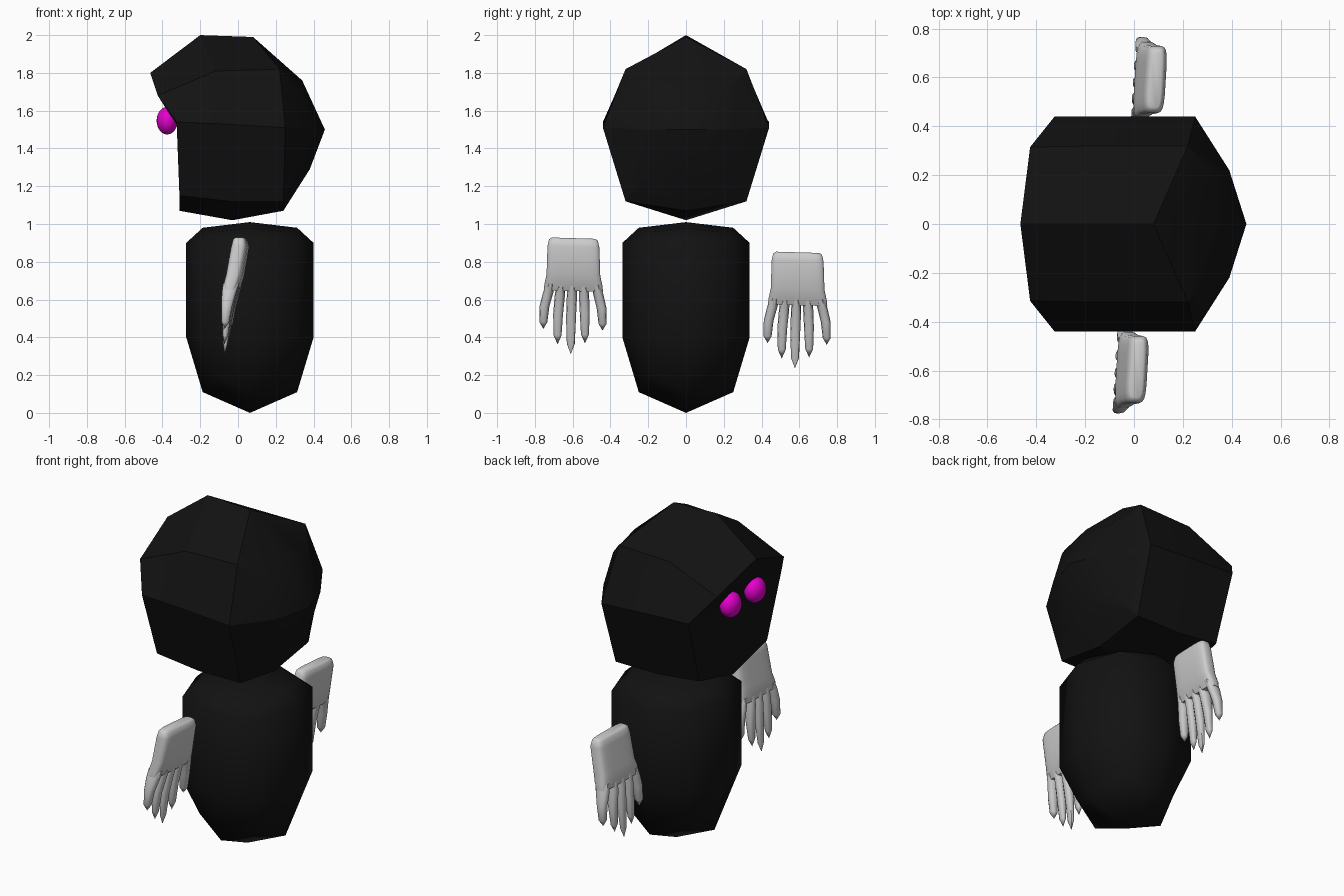
import bpy, bmesh, math

if "Cube" in bpy.data.objects:
    bpy.data.objects.remove(bpy.data.objects["Cube"])


def material(name, color):
    m = bpy.data.materials.new(name)
    m.diffuse_color = (*color, 1)
    m.use_nodes = True
    m.node_tree.nodes["Principled BSDF"].inputs["Base Color"].default_value = m.diffuse_color
    return m


black = material("black_cloth", (0.006, 0.006, 0.006))
magenta = material("magenta_glow", (0.8, 0.0, 0.62))


def add_loft(bm, rings, start=None, end=None):
    """Skin equal-length rings; close each end with a pole point or a flat cap."""
    vs = [[bm.verts.new(p) for p in r] for r in rings]
    n = len(vs[0])
    for a, b in zip(vs, vs[1:]):
        for i in range(n):
            j = (i + 1) % n
            bm.faces.new((a[i], a[j], b[j], b[i]))
    for ring, pole in ((vs[0], start), (vs[-1], end)):
        if pole is None:
            bm.faces.new(ring)
        else:
            p = bm.verts.new(pole)
            for i in range(n):
                bm.faces.new((ring[i], ring[(i + 1) % n], p))


def finish(bm, name, mat=None, angle=30):
    bmesh.ops.recalc_face_normals(bm, faces=bm.faces)
    me = bpy.data.meshes.new(name)
    bm.to_mesh(me)
    bm.free()
    ob = bpy.data.objects.new(name, me)
    bpy.context.collection.objects.link(ob)
    if mat:
        me.materials.append(mat)
    bpy.ops.object.select_all(action='DESELECT')
    ob.select_set(True)
    bpy.context.view_layer.objects.active = ob
    bpy.ops.object.shade_smooth_by_angle(angle=math.radians(angle))
    return ob


# Hood: half-octagon sections from the open brow to the back, mirrored in y
half_sections = [
    [(-.465, 0, 1.80), (-.425, .315, 1.68), (-.325, .44, 1.54), (-.31, .32, 1.15), (-.31, 0, 1.07)],
    [(-.20, 0, 2.00), (-.12, .32, 1.81), (-.08, .44, 1.53), (-.04, .32, 1.12), (-.03, 0, 1.02)],
    [(.08, 0, 1.99), (.22, .32, 1.82), (.25, .44, 1.51), (.24, .32, 1.12), (.24, 0, 1.07)],
    [(.34, 0, 1.76), (.34, .20, 1.70), (.39, .22, 1.50), (.33, .20, 1.27), (.38, 0, 1.29)],
]
hood_rings = [h + [(x, -y, z) for x, y, z in h[3:0:-1]] for h in half_sections]
bm = bmesh.new()
add_loft(bm, hood_rings, start=(-.31, 0, 1.5), end=(.46, 0, 1.5))
finish(bm, "hood", black, 25)


# Body: rounded column, axis points and diagonal points set separately
def body_ring(axis_r, axis_z, diag_r, diag_z):
    ring = []
    for i in range(8):
        a = i * math.pi / 4
        r, z = (diag_r * math.sqrt(2), diag_z) if i % 2 else (axis_r, axis_z)
        ring.append((.063 + r * math.cos(a), r * math.sin(a), z))
    return ring


bm = bmesh.new()
add_loft(bm, [body_ring(.25, .11, .186, .195), body_ring(.337, .40, .252, .40),
              body_ring(.337, .90, .252, .90), body_ring(.25, .98, .186, .957)],
         start=(.063, 0, 0), end=(.063, 0, 1.01))
finish(bm, "body", black, 60)

# Eyes
for side, y in (("left", .115), ("right", -.115)):
    bm = bmesh.new()
    bmesh.ops.create_uvsphere(bm, u_segments=24, v_segments=14, radius=1)
    for v in bm.verts:
        v.co = (-.375 + .056 * v.co.x, y + .07 * v.co.y, 1.547 + .073 * v.co.z)
    finish(bm, side + "_eye", magenta, 60)

# Hands: side profile as (z, centre x, half thickness)
profile = [(.93, .012, .034), (.90, .012, .044), (.80, .008, .044), (.70, -.025, .045),
           (.62, -.042, .038), (.54, -.052, .026), (.42, -.062, .016), (.31, -.07, .008)]


def side_profile(z):
    for (z0, x0, t0), (z1, x1, t1) in zip(profile, profile[1:]):
        if z >= z1:
            f = min(1, max(0, (z0 - z) / (z0 - z1)))
            return x0 + f * (x1 - x0), t0 + f * (t1 - t0)
    return profile[-1][1:]


def hand_ring(z, y, half_y, n, power, thick=1.0):
    """Rounded-rectangle section of a palm or finger at height z."""
    cx, t = side_profile(z)
    ring = []
    for i in range(n):
        a = 2 * math.pi * (i + .5) / n
        c, s = math.cos(a), math.sin(a)
        ring.append((cx + t * thick * math.copysign(abs(c) ** power, c),
                     y + half_y * math.copysign(abs(s) ** power, s), z))
    return ring


# (root y, tip y, tip z) of the five fingers
fingers = [(-.717, -.755, .44), (-.662, -.68, .36), (-.602, -.61, .31),
           (-.542, -.535, .37), (-.476, -.442, .44)]


def make_hand(name, offset):
    bm = bmesh.new()
    palm = [(.925, .115, .7), (.915, .130, .9), (.88, .138, 1), (.73, .143, 1),
            (.68, .154, 1), (.645, .158, .85)]
    add_loft(bm, [hand_ring(z, -.596, w, 20, .45, t) for z, w, t in palm])
    for y0, y1, tip in fingers:
        rings = []
        for f, w in ((0, .024), (.2, .027), (.5, .026), (.85, .021)):
            z = .68 + f * (tip - .68)
            y = y0 + (y1 - y0) * min(1, f * 1.7)
            rings.append(hand_ring(z, y, w, 10, .8))
        add_loft(bm, rings, end=(side_profile(tip)[0], y1, tip))
    for v in bm.verts:
        d = v.co.y + .596
        v.co.x += .06 * d + offset[0]
        v.co.z -= .03 * d - offset[2]
        v.co.y += offset[1]
    finish(bm, name, None, 45)


make_hand("right_hand", (0, 0, 0))
make_hand("left_hand", (.075, 1.187, -.075))
